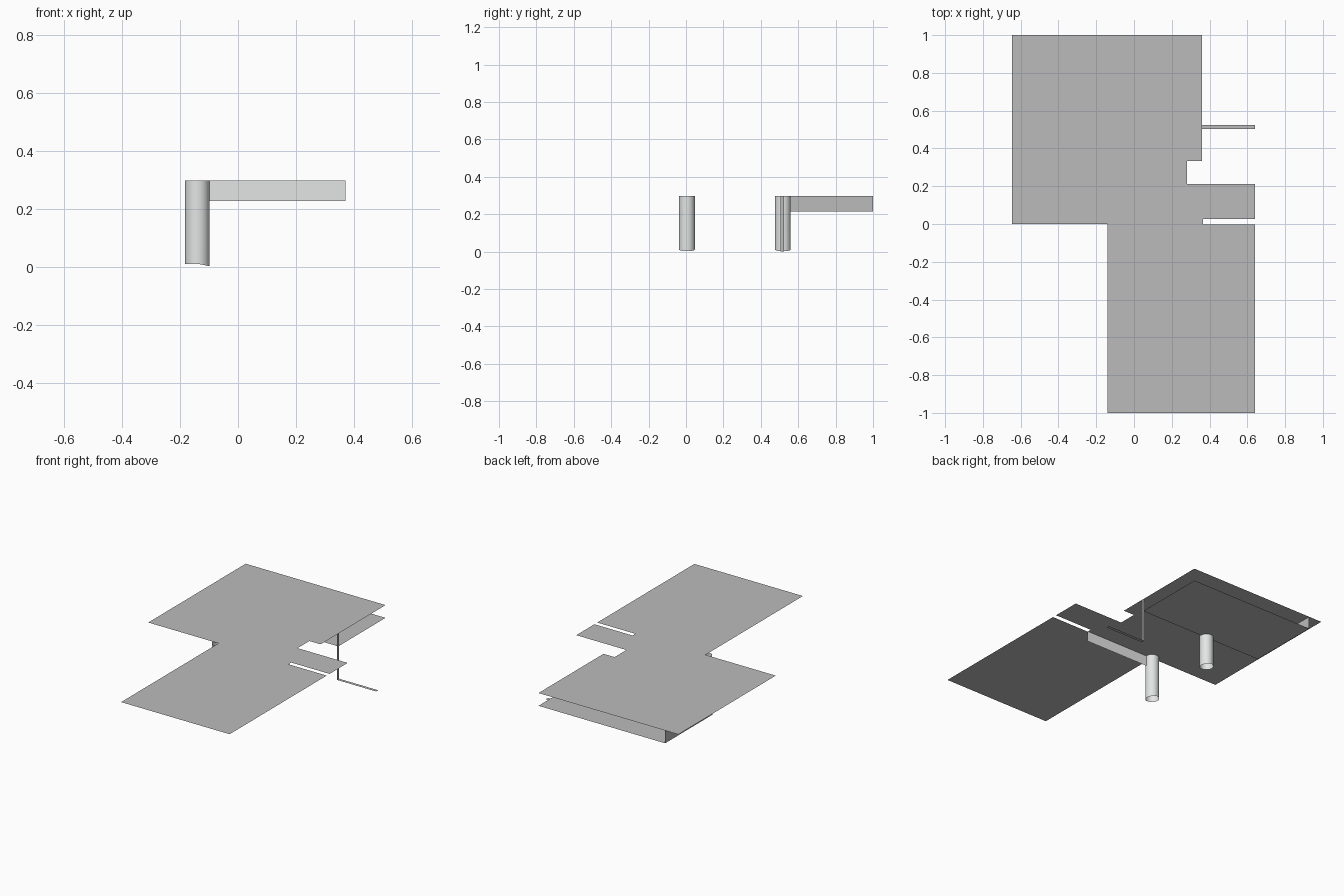
import bpy
import math

if "Cube" in bpy.data.objects:
    bpy.data.objects.remove(bpy.data.objects["Cube"])


def material(name, rgb):
    m = bpy.data.materials.new(name)
    m.diffuse_color = (*rgb, 1)
    m.use_nodes = True
    m.node_tree.nodes["Principled BSDF"].inputs["Base Color"].default_value = m.diffuse_color
    return m


GREY = material("mid grey", (0.5, 0.5, 0.5))
LIGHT = material("light grey", (0.77, 0.79, 0.78))
TOP = 0.297      # height of the main sheet
SHELF = 0.214    # height of the lower panel


def add(name, verts, faces, mat):
    me = bpy.data.meshes.new(name)
    me.from_pydata(verts, [], faces)
    me.materials.append(mat)
    ob = bpy.data.objects.new(name, me)
    bpy.context.collection.objects.link(ob)
    return ob


def sheet(name, outline, z, mat):
    """Flat panel; outline runs anticlockwise seen from above."""
    add(name, [(x, y, z) for x, y in outline], [range(len(outline))], mat)


def wall(name, p, q, z0, z1, mat):
    """Upright panel standing on the line from p to q."""
    add(name, [(*p, z0), (*q, z0), (*q, z1), (*p, z1)], [(0, 1, 2, 3)], mat)


def post(name, cx, cy, r=0.042, n=40):
    """Open round tube whose lower rim dips towards +x."""
    verts = []
    for i in range(n):
        a = 2 * math.pi * i / n
        x, y = cx + r * math.cos(a), cy + r * math.sin(a)
        verts += [(x, y, 0.011 - 0.008 * max(0, math.cos(a))), (x, y, TOP)]
    faces = []
    for i in range(n):
        j = (i + 1) % n
        faces.append((2 * i, 2 * j, 2 * j + 1, 2 * i + 1))
    add(name, verts, faces, LIGHT).data.shade_smooth()


# main stepped sheet with its notch and slot
sheet("main_sheet", [
    (-0.645, 1), (-0.645, 0), (-0.14, 0), (-0.14, -1), (0.64, -1),
    (0.64, -0.003), (0.365, -0.003), (0.365, 0.026), (0.64, 0.026),
    (0.64, 0.212), (0.28, 0.212), (0.28, 0.333), (0.36, 0.333), (0.36, 1)],
    TOP, GREY)

# lower panel and the wall that hangs it from the sheet
sheet("lower_panel", [(-0.55, 0.515), (0.36, 0.515), (0.36, 1), (-0.55, 1)], SHELF, GREY)
wall("side_wall", (-0.55, 1), (-0.55, 0.515), SHELF, TOP, GREY)

# two posts and the beam leaving the front one
post("front_post", -0.14, 0.005)
post("rear_post", -0.14, 0.518)
wall("beam", (-0.1, 0.0), (0.37, 0.0), 0.228, TOP, LIGHT)

# thin drop strip and floor strip
wall("drop_strip", (0.36, 0.504), (0.36, 0.525), 0, TOP, GREY)
sheet("floor_strip", [(0.36, 0.504), (0.64, 0.504), (0.64, 0.525), (0.36, 0.525)], 0, GREY)
